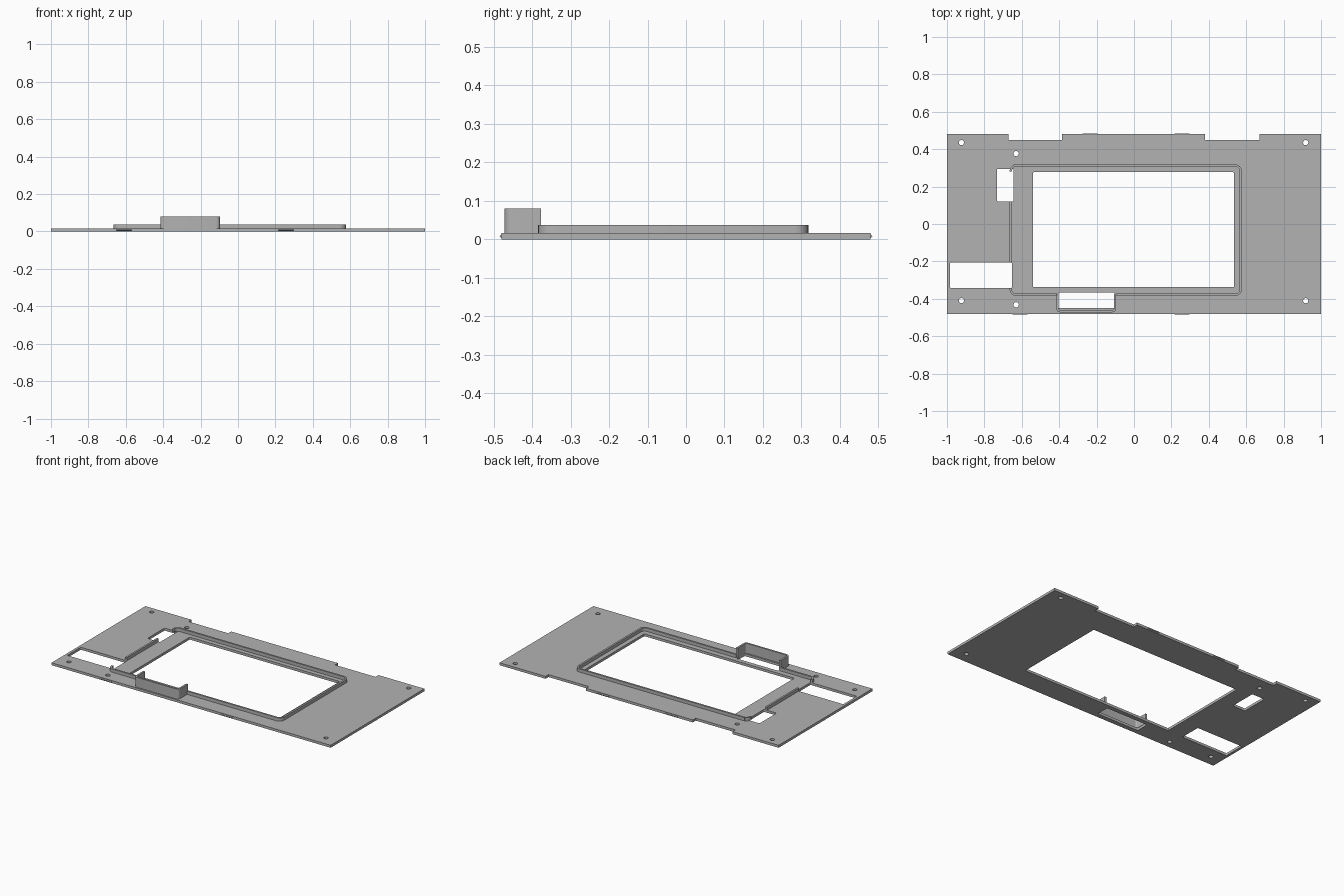
import bpy, bmesh, math

if "Cube" in bpy.data.objects:
    bpy.data.objects.remove(bpy.data.objects["Cube"])

T = 0.016          # plate thickness
WALL = 0.012       # wall thickness of rim and shroud

grey = bpy.data.materials.new("plain grey")
grey.diffuse_color = (0.45, 0.45, 0.45, 1)
grey.use_nodes = True
grey.node_tree.nodes["Principled BSDF"].inputs["Base Color"].default_value = grey.diffuse_color


def arc(cx, cy, r, a0, a1, n=6):
    return [(cx + r * math.cos(math.radians(a0 + (a1 - a0) * i / n)),
             cy + r * math.sin(math.radians(a0 + (a1 - a0) * i / n))) for i in range(n + 1)]


def rect(x0, x1, y0, y1, r=0.006):
    return (arc(x1 - r, y1 - r, r, 0, 90, 3) + arc(x0 + r, y1 - r, r, 90, 180, 3)
            + arc(x0 + r, y0 + r, r, 180, 270, 3) + arc(x1 - r, y0 + r, r, 270, 360, 3))


def finish(bm, name):
    bmesh.ops.recalc_face_normals(bm, faces=bm.faces)
    me = bpy.data.meshes.new(name)
    bm.to_mesh(me)
    bm.free()
    me.materials.append(grey)
    ob = bpy.data.objects.new(name, me)
    bpy.context.collection.objects.link(ob)
    return ob


def sheet(name, loops, z0, z1):
    """Outline with holes, filled flat and raised to a slab."""
    bm = bmesh.new()
    for loop in loops:
        vs = [bm.verts.new((x, y, z0)) for x, y in loop]
        for i, v in enumerate(vs):
            bm.edges.new((v, vs[i - 1]))
    bmesh.ops.triangle_fill(bm, use_beauty=True, use_dissolve=False, edges=bm.edges[:])
    ext = bmesh.ops.extrude_face_region(bm, geom=bm.faces[:], use_keep_orig=True)
    top = [g for g in ext["geom"] if isinstance(g, bmesh.types.BMVert)]
    bmesh.ops.translate(bm, verts=top, vec=(0, 0, z1 - z0))
    return finish(bm, name)


def wall(name, outer, inner, z0, z1):
    """Wall strip between matching outer and inner paths, open at both ends."""
    bm = bmesh.new()
    rows = [[bm.verts.new((x, y, z)) for x, y, z in
             ((*o, z0), (*i, z0), (*i, z1), (*o, z1))] for o, i in zip(outer, inner)]
    for a, b in zip(rows, rows[1:]):
        for k in range(4):
            bm.faces.new((a[k], a[k - 1], b[k - 1], b[k]))
    bm.faces.new(rows[0])
    bm.faces.new(rows[-1])
    ob = finish(bm, name)
    bpy.context.view_layer.objects.active = ob
    ob.select_set(True)
    bpy.ops.object.shade_smooth_by_angle(angle=math.radians(30))
    ob.select_set(False)


# Main plate: notched outline, window, slots and screw holes
outline = [(-1, -0.48), (1, -0.48), (1, 0.48), (0.67, 0.48), (0.67, 0.45), (0.38, 0.45),
           (0.38, 0.48), (-0.385, 0.48), (-0.385, 0.45), (-0.67, 0.45), (-0.67, 0.48), (-1, 0.48)]
openings = [rect(-0.54, 0.535, -0.338, 0.277),
            rect(-0.733, -0.643, 0.12, 0.295),
            rect(-0.983, -0.652, -0.343, -0.205),
            rect(-0.405, -0.105, -0.45, -0.366)]
screws = [(-0.923, 0.435), (0.918, 0.435), (-0.923, -0.41), (0.918, -0.41),
          (-0.63, 0.376), (-0.63, -0.432)]
holes = [arc(x, y, 0.014, 0, 360, 20)[:-1] for x, y in screws]
sheet("main_plate", [outline] + openings + holes, 0, T)

# Raised rim around the window, broken where the slots cross it
X0, X1, Y0, Y1, R = -0.665, 0.577, -0.384, 0.318, 0.035
Z = 0.037


def corner(sx, sy, a, r):
    cx = X1 - R if sx > 0 else X0 + R
    cy = Y1 - R if sy > 0 else Y0 + R
    return arc(cx, cy, r, a, a - 90)


def rim_main(d):
    return ([(-0.643, Y1 - d)] + corner(1, 1, 90, R - d)
            + corner(1, -1, 0, R - d) + [(-0.097, Y0 + d)])


def rim_front_left(d):
    return [(-0.413, Y0 + d)] + corner(-1, -1, 270, R - d) + [(X0 + d, -0.343)]


def rim_side(d):
    return [(X0 + d, -0.205), (X0 + d, 0.12)]


def rim_back_left(d):
    return [(X0 + d, 0.28)] + corner(-1, 1, 180, R - d) + [(-0.62, Y1 - d)]


wall("window_rim", rim_main(0), rim_main(WALL), T, Z)
wall("window_rim_front_left", rim_front_left(0), rim_front_left(WALL), T, Z)
wall("window_rim_side", rim_side(0), rim_side(WALL), T, Z)
wall("window_rim_back_left", rim_back_left(0), rim_back_left(WALL), T, Z)


# Taller three-sided shroud around the front slot
def shroud(d):
    r = 0.02
    x0, x1, y0 = -0.415, -0.096, -0.472
    return ([(x0 + d, -0.377)] + arc(x0 + r, y0 + r, r - d, 180, 270)
            + arc(x1 - r, y0 + r, r - d, 270, 360) + [(x1 - d, -0.377)])


wall("slot_shroud", shroud(0), shroud(WALL), T, 0.08)

# Small snap ridges on the long edges
for i, (x, s) in enumerate([(-0.235, 1), (0.257, 1), (-0.61, -1), (0.257, -1)]):
    bm = bmesh.new()
    ends = [[bm.verts.new((x + dx, s * y, z)) for y, z in
             ((0.479, 0.003), (0.485, 0.008), (0.479, 0.013))] for dx in (-0.04, 0.04)]
    for k in range(3):
        bm.faces.new((ends[0][k], ends[0][k - 1], ends[1][k - 1], ends[1][k]))
    bm.faces.new(ends[0])
    bm.faces.new(ends[1])
    finish(bm, f"snap_ridge_{i + 1}")
